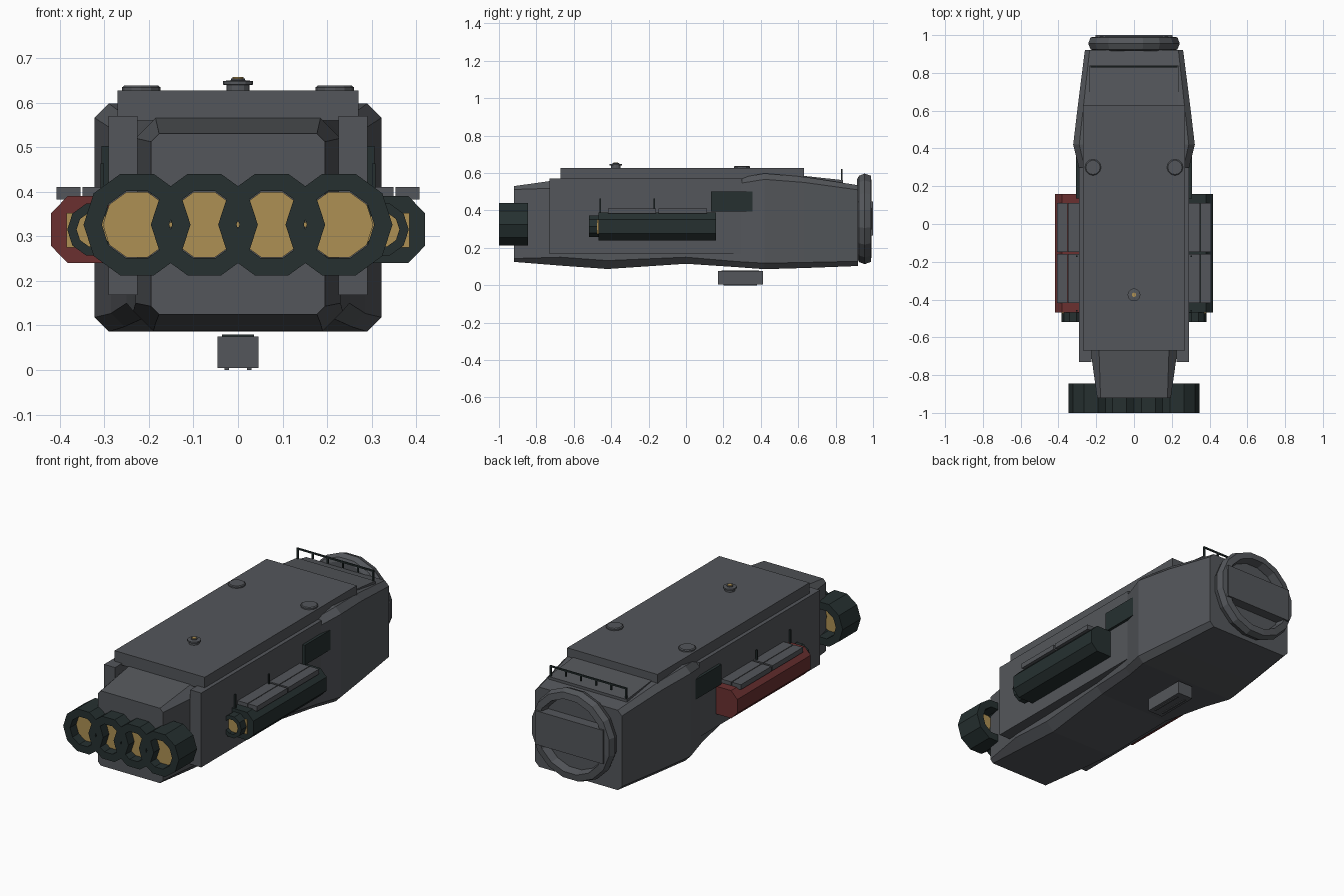
import bpy, bmesh, math

if "Cube" in bpy.data.objects:
    bpy.data.objects.remove(bpy.data.objects["Cube"])


def material(name, rgb):
    m = bpy.data.materials.new(name)
    m.diffuse_color = (*rgb, 1)
    m.use_nodes = True
    m.node_tree.nodes["Principled BSDF"].inputs["Base Color"].default_value = m.diffuse_color
    return m


GREY = material("hull grey", (0.088, 0.094, 0.104))
GREEN = material("dark green", (0.019, 0.030, 0.030))
GOLD = material("gold glass", (0.42, 0.28, 0.088))
RED = material("red", (0.145, 0.030, 0.030))


def make(name, rings, mat, closed=False):
    """Skin a list of equal-length point rings; closed joins last ring to first."""
    bm = bmesh.new()
    vs = [[bm.verts.new(p) for p in r] for r in rings]
    n = len(vs[0])
    for i in range(len(vs) - (0 if closed else 1)):
        a, b = vs[i], vs[(i + 1) % len(vs)]
        for j in range(n):
            k = (j + 1) % n
            bm.faces.new((a[j], a[k], b[k], b[j]))
    if not closed:
        bm.faces.new(vs[0])
        bm.faces.new(vs[-1])
    bmesh.ops.recalc_face_normals(bm, faces=bm.faces)
    me = bpy.data.meshes.new(name)
    bm.to_mesh(me)
    bm.free()
    me.materials.append(mat)
    ob = bpy.data.objects.new(name, me)
    bpy.context.collection.objects.link(ob)
    return ob


def box(name, x, y, z, mat):
    rings = [[(x[0], v, z[0]), (x[1], v, z[0]), (x[1], v, z[1]), (x[0], v, z[1])] for v in y]
    return make(name, rings, mat)


def section(y, hw, z0, z1, c):
    """Chamfered rectangular cross-section at y."""
    half = [(hw - c, z0), (hw, z0 + c), (hw, z1 - c), (hw - c, z1)]
    return [(x, y, z) for x, z in half] + [(-x, y, z) for x, z in reversed(half)]


def turned(name, profile, n, centre, axis, mat, closed=False, phase=0.0):
    """Turn (radius, offset) points around the y or z axis."""
    cx, cy, cz = centre
    rings = []
    for r, h in profile:
        ring = []
        for i in range(n):
            a = phase + math.tau * i / n
            u, v = r * math.cos(a), r * math.sin(a)
            ring.append((cx + u, cy + h, cz + v) if axis == 'Y' else (cx + u, cy + v, cz + h))
        rings.append(ring)
    return make(name, rings, mat, closed)


# Main hull: tapered nose, narrow middle, flared rear
make("hull", [section(*s) for s in (
    (-0.92, 0.195, 0.125, 0.53, 0.018),
    (-0.67, 0.23, 0.105, 0.565, 0.045),
    (-0.42, 0.235, 0.087, 0.57, 0.045),
    (0.0, 0.25, 0.115, 0.57, 0.035),
    (0.27, 0.285, 0.097, 0.572, 0.03),
    (0.42, 0.322, 0.086, 0.598, 0.032),
    (0.63, 0.297, 0.092, 0.58, 0.03),
    (0.92, 0.26, 0.103, 0.535, 0.025))], GREY)

# Roof and sloped rear deck
box("roof", (-0.27, 0.27), (-0.67, 0.63), (0.56, 0.627), GREY)
make("rear_deck", [[(-0.235, y, 0.5), (0.235, y, 0.5), (0.235, y, z), (-0.235, y, z)]
                   for y, z in ((0.6, 0.588), (0.84, 0.562))], GREY)

# Roof hatches and sensor knob
for s in (-1, 1):
    turned("roof_hatch", [(0.043, 0), (0.043, 0.008), (0.038, 0.012)], 12,
           (s * 0.217, 0.3, 0.626), 'Z', GREY)
turned("sensor_knob", [(0.026, 0), (0.026, 0.013), (0.034, 0.014), (0.034, 0.022),
                       (0.016, 0.024), (0.016, 0.028)], 12, (0, -0.375, 0.626), 'Z', GREY)
turned("sensor_glass", [(0.012, 0), (0.012, 0.004)], 12, (0, -0.375, 0.653), 'Z', GOLD)

# Row of four front lamps
for i in range(4):
    c = (-0.2265 + 0.151 * i, 0, 0.326)
    turned("lamp_housing", [(0.12, -1.0), (0.12, -0.845), (0.079, -0.845), (0.079, -1.0)],
           10, c, 'Y', GREEN, True)
    turned("lamp_glass", [(0.077, -0.95), (0.077, -0.925)], 10, c, 'Y', GOLD)

for s in (-1, 1):
    def span(a, b):
        return sorted((s * a, s * b))

    # Side armour slab
    box("side_slab", span(0.225, 0.291), (-0.73, 0.3), (0.168, 0.57), GREY)
    # Upper side box
    box("side_box", span(0.27, 0.306), (0.135, 0.357), (0.395, 0.502), GREEN)

    # Side pod, chamfered on the outside, red on one side
    outline = [(0.27, 0.24), (0.382, 0.24), (0.419, 0.278), (0.419, 0.352),
               (0.382, 0.39), (0.27, 0.39)]
    make("side_pod", [[(s * x, y, z) for x, z in outline] for y in (-0.468, 0.16)],
         RED if s < 0 else GREEN)
    box("pod_glass_plate", span(0.295, 0.385), (-0.475, -0.467), (0.275, 0.352), GOLD)
    turned("pod_lamp", [(0.061, -0.518), (0.061, -0.468), (0.04, -0.468), (0.04, -0.518)],
           10, (s * 0.322, 0, 0.315), 'Y', GREEN, True)
    turned("pod_lamp_glass", [(0.041, -0.495), (0.041, -0.485)], 10,
           (s * 0.322, 0, 0.315), 'Y', GOLD)

    # Panels on top of the pod
    for y in ((-0.418, -0.16), (-0.148, 0.112)):
        for x in ((0.288, 0.349), (0.353, 0.407)):
            box("pod_panel", span(*x), y, (0.383, 0.41), GREY)
    # Antennas
    for y in (-0.458, -0.17):
        box("antenna", span(0.3, 0.308), (y - 0.004, y + 0.004), (0.38, 0.463), GREEN)

# Rear ring with recessed disc and crossing plate
turned("rear_ring", [(0.215, 0.915), (0.235, 0.925), (0.247, 0.955), (0.235, 0.988),
                     (0.2, 0.992), (0.19, 0.95), (0.19, 0.915)], 16, (0, 0, 0.355), 'Y',
       GREY, True, math.pi / 16)
turned("rear_disc", [(0.195, 0.915), (0.195, 0.945)], 16, (0, 0, 0.355), 'Y', GREY,
       False, math.pi / 16)
box("rear_plate", (-0.203, 0.203), (0.92, 1.0), (0.265, 0.447), GREY)

# Rear handrail
box("rail_bar", (-0.23, 0.23), (0.829, 0.837), (0.613, 0.621), GREEN)
for i in range(6):
    x = -0.226 + 0.0904 * i
    low = 0.555 if i in (0, 5) else 0.585
    box("rail_post", (x - 0.004, x + 0.004), (0.829, 0.837), (low, 0.617), GREEN)

# Belly box
box("belly_box", (-0.046, 0.046), (0.17, 0.412), (0.004, 0.075), GREY)
box("belly_mount", (-0.036, 0.036), (0.19, 0.39), (0.074, 0.08), GREEN)
for x in (-0.025, 0.025):
    box("belly_foot", (x - 0.005, x + 0.005), (0.2, 0.38), (0.0, 0.005), GREY)
